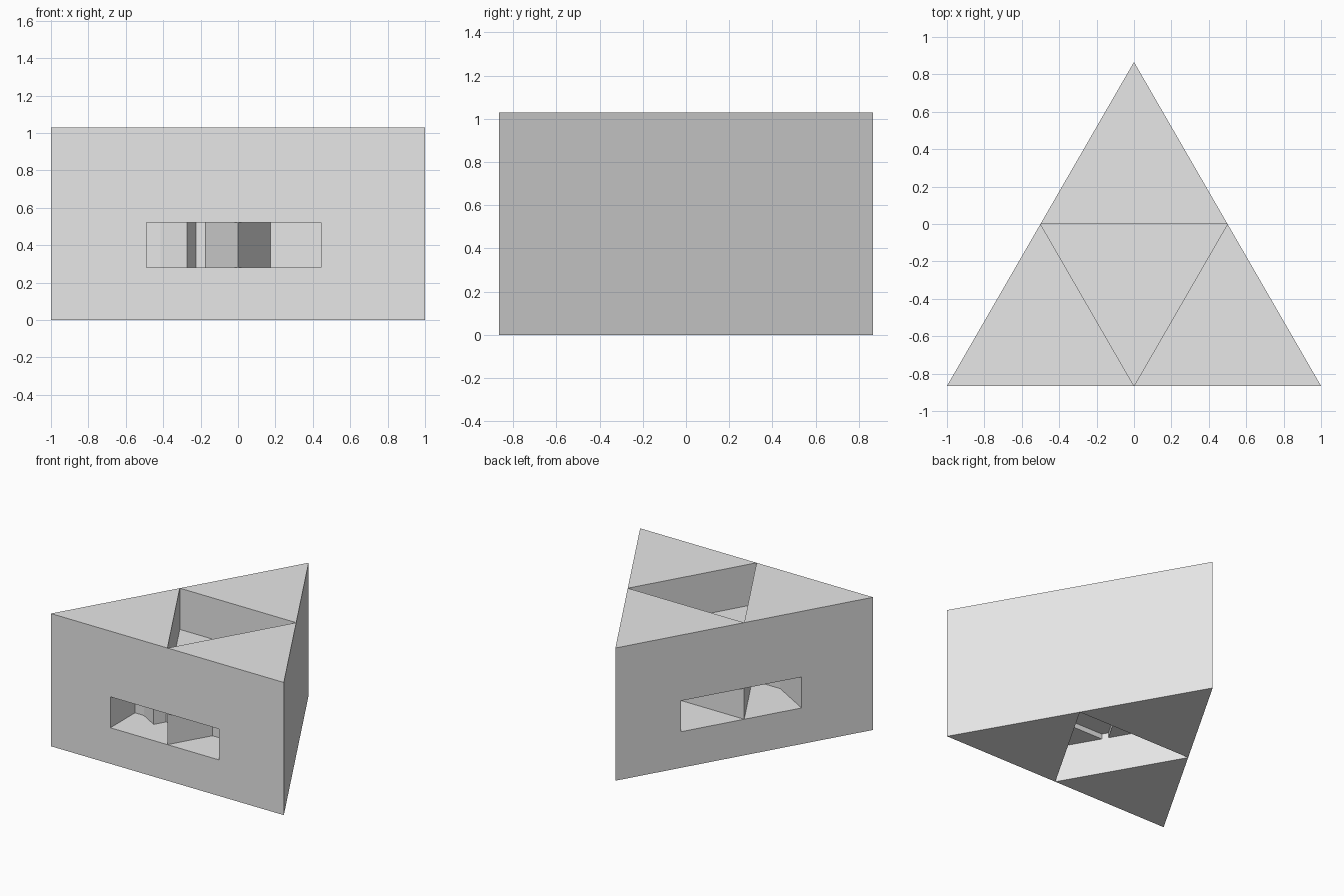
import bpy, bmesh
from mathutils import Vector

if "Cube" in bpy.data.objects:
    bpy.data.objects.remove(bpy.data.objects["Cube"])

HALF = 0.866                      # half of the plan depth
TOP, SILL, HEAD = 1.03, 0.28, 0.52
SLAB_LOW, SLAB_HIGH = 0.32, 0.71
U0, U1 = -0.49, 0.445             # window ends along a wall, from its middle
FRONT_DEPTH, SIDE_DEPTH = 0.303, 0.52

grey = bpy.data.materials.new("light_grey")
grey.use_nodes = True
grey.diffuse_color = (0.8, 0.8, 0.8, 1)
grey.node_tree.nodes["Principled BSDF"].inputs["Base Color"].default_value = (0.8, 0.8, 0.8, 1)


def prism(name, outline, low, high):
    """Extrude a plan outline between two heights."""
    bm = bmesh.new()
    base = bm.faces.new([bm.verts.new((p[0], p[1], low)) for p in outline])
    ext = bmesh.ops.extrude_face_region(bm, geom=[base])
    moved = [g for g in ext["geom"] if isinstance(g, bmesh.types.BMVert)]
    bmesh.ops.translate(bm, verts=moved, vec=(0, 0, high - low))
    bmesh.ops.recalc_face_normals(bm, faces=bm.faces)
    mesh = bpy.data.meshes.new(name)
    bm.to_mesh(mesh)
    bm.free()
    mesh.materials.append(grey)
    obj = bpy.data.objects.new(name, mesh)
    bpy.context.collection.objects.link(obj)
    return obj


def cut(obj, cutter):
    mod = obj.modifiers.new("cut", "BOOLEAN")
    mod.operation, mod.solver, mod.object = "DIFFERENCE", "EXACT", cutter
    bpy.context.view_layer.objects.active = obj
    bpy.ops.object.modifier_apply(modifier=mod.name)


def on_front(u, depth):
    return Vector((u, depth - HALF))


def on_left_wall(u, depth):
    """Point by distance along and behind the wall on the -x side."""
    return Vector((-0.5, 0)) + u * Vector((-0.5, -HALF)) + depth * Vector((HALF, -0.5))


def tunnel(name, place, depth):
    plan = [place(u, d) for u, d in ((U0, -0.2), (U1, -0.2), (U1, depth), (U0, depth))]
    obj = prism(name, plan, SILL, HEAD)
    obj.hide_render = True
    return obj


# Plan corners and wall middles
west, east, north = Vector((-1, -HALF)), Vector((1, -HALF)), Vector((0, HALF))
mid_front, mid_east, mid_west = Vector((0, -HALF)), Vector((0.5, 0)), Vector((-0.5, 0))

# Three corner towers with window tunnels
front_tunnel = tunnel("front_tunnel_cutter", on_front, FRONT_DEPTH)
side_tunnel = tunnel("side_tunnel_cutter", on_left_wall, SIDE_DEPTH)
towers = (("right_tower", (west, mid_front, mid_west), (front_tunnel, side_tunnel)),
          ("left_tower", (mid_front, east, mid_east), (front_tunnel,)),
          ("back_tower", (mid_west, mid_east, north), (side_tunnel,)))
for name, plan, cutters in towers:
    tower = prism(name, plan, 0, TOP)
    for cutter in cutters:
        cut(tower, cutter)
for cutter in (front_tunnel, side_tunnel):
    bpy.data.objects.remove(cutter)

# Wedge left standing where the two tunnels meet
tip = on_left_wall(U1, SIDE_DEPTH)
rise = FRONT_DEPTH - HALF - tip.y
prism("tunnel_wedge", (tip, tip + Vector((rise * 0.5 / HALF, rise)),
                       tip + Vector((-rise * HALF / 0.5, rise))), SILL, HEAD)

# Slab across the triangular shaft
prism("shaft_slab", (mid_west, mid_front, mid_east), SLAB_LOW, SLAB_HIGH)

# Tunnel undersides showing just below the slab
a = FRONT_DEPTH / (2 * HALF)
prism("front_tunnel_base", (mid_front, on_front(a, FRONT_DEPTH), on_front(-a, FRONT_DEPTH)),
      SILL, SLAB_LOW)
b = SIDE_DEPTH / (2 * HALF)
prism("side_tunnel_base", (mid_west, on_left_wall(b, SIDE_DEPTH), on_left_wall(-b, SIDE_DEPTH)),
      SILL, SLAB_LOW)
